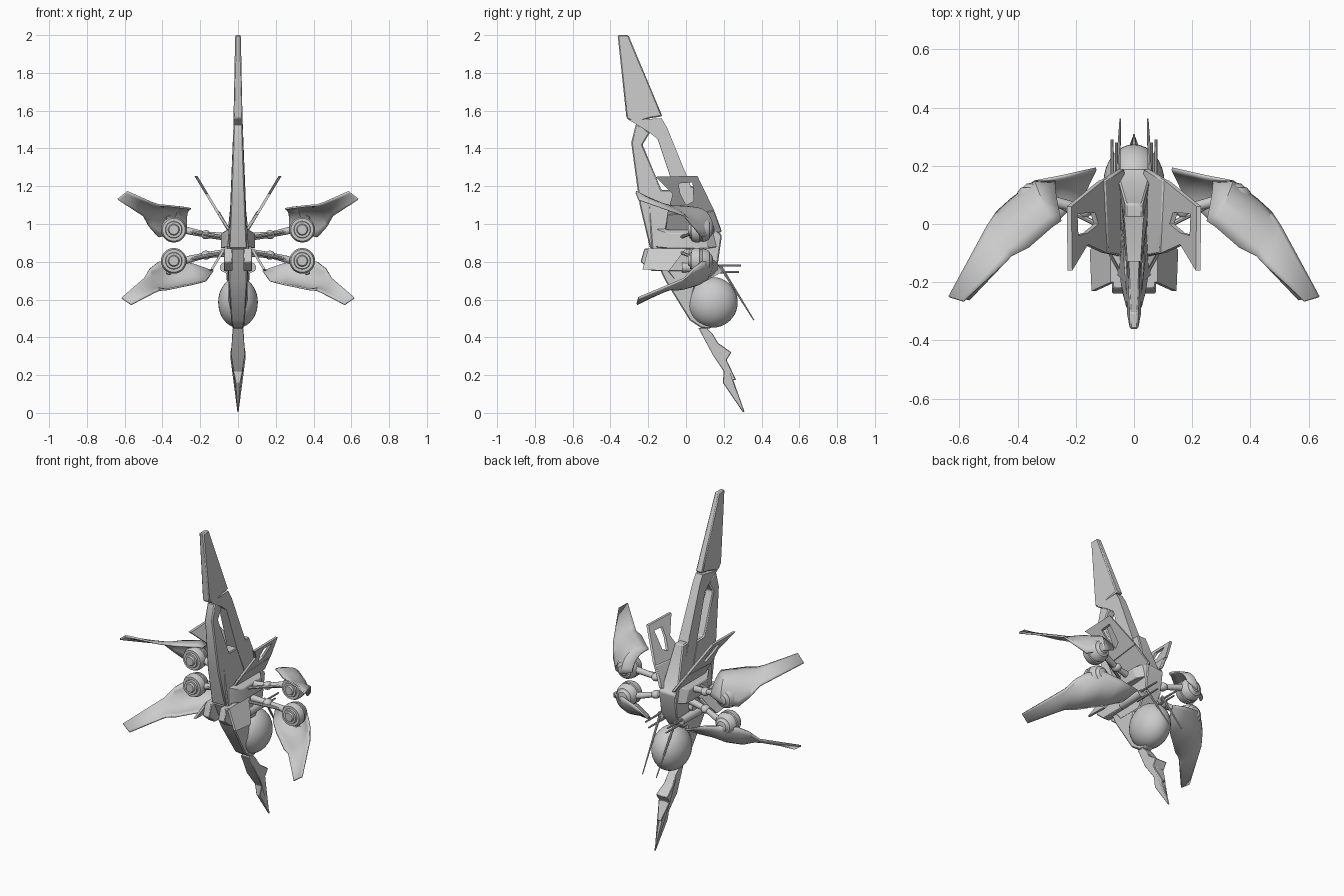
import bpy, bmesh, math
from mathutils import Vector

if "Cube" in bpy.data.objects:
    bpy.data.objects.remove(bpy.data.objects["Cube"])

def finish(name, bm, angle=30, bevel=0, solid=0):
    bmesh.ops.recalc_face_normals(bm, faces=bm.faces)
    me = bpy.data.meshes.new(name)
    bm.to_mesh(me)
    bm.free()
    ob = bpy.data.objects.new(name, me)
    bpy.context.collection.objects.link(ob)
    if solid:
        m = ob.modifiers.new("thickness", 'SOLIDIFY')
        m.thickness, m.offset = solid, 0
    if bevel:
        m = ob.modifiers.new("bevel", 'BEVEL')
        m.width, m.segments, m.limit_method = bevel, 1, 'ANGLE'
    bpy.ops.object.select_all(action='DESELECT')
    ob.select_set(True)
    bpy.context.view_layer.objects.active = ob
    bpy.ops.object.shade_smooth_by_angle(angle=math.radians(angle))
    return ob

def prism(name, left, right, hole=None, bevel=0.004):
    """Solid between two matching outlines; hole = matching pair of inner outlines."""
    bm = bmesh.new()
    add = lambda pts: [bm.verts.new(p) for p in pts]
    def band(a, b):
        for i in range(len(a)):
            j = (i + 1) % len(a)
            bm.faces.new((a[i], a[j], b[j], b[i]))
    l, r = add(left), add(right)
    band(l, r)
    if hole:
        hl, hr = add(hole[0]), add(hole[1])
        band(hl, hr); band(l, hl); band(r, hr)
    else:
        bm.faces.new(l); bm.faces.new(r)
    return finish(name, bm, bevel=bevel)

def plate(name, pts, widths, bevel=0.006):
    """Centre-plane (y,z) outline, half-width interpolated from (z, w) pairs."""
    def w(z):
        for (z0, w0), (z1, w1) in zip(widths, widths[1:]):
            if z <= z1:
                return w0 + (w1 - w0) * max(0, (z - z0) / (z1 - z0))
        return widths[-1][1]
    return prism(name, [(-w(z), y, z) for y, z in pts],
                 [(w(z), y, z) for y, z in pts], bevel=bevel)

def rod(name, a, b, r1, r2=None, seg=12):
    a, b = Vector(a), Vector(b)
    bm = bmesh.new()
    bmesh.ops.create_cone(bm, cap_ends=True, segments=seg, radius1=r1,
                          radius2=r1 if r2 is None else r2, depth=(b - a).length)
    q = (b - a).to_track_quat('Z', 'Y')
    for v in bm.verts:
        v.co = q @ v.co + (a + b) / 2
    return finish(name, bm)

def ball(name, c, r):
    bm = bmesh.new()
    bmesh.ops.create_uvsphere(bm, u_segments=32, v_segments=20, radius=1)
    for v in bm.verts:
        v.co = Vector((v.co.x * r[0], v.co.y * r[1], v.co.z * r[2])) + Vector(c)
    return finish(name, bm, 60)

def lathe(name, c, profile, seg=28):
    """Revolve (offset, radius) profile about the y axis through c."""
    bm = bmesh.new()
    rings = []
    for d, r in profile:
        ts = [2 * math.pi * i / seg for i in range(seg)]
        rings.append([bm.verts.new(Vector(c) + Vector((r * math.cos(t), d, r * math.sin(t))))
                      for t in ts])
    for a, b in zip(rings, rings[1:]):
        for i in range(seg):
            j = (i + 1) % seg
            bm.faces.new((a[i], a[j], b[j], b[i]))
    bm.faces.new(rings[0]); bm.faces.new(rings[-1])
    return finish(name, bm)

def shell(name, stations, up, sx):
    """Curved wing skin; station = (edge a, edge b, bulge)."""
    bm = bmesh.new()
    out = Vector((0.25, 0.6, 0.75 * up))
    rows = []
    for a, b, h in stations:
        a, b = Vector(a), Vector(b)
        row = []
        for i in range(9):
            t = i / 8
            p = a.lerp(b, t) + out * h * 4 * t * (1 - t)
            row.append(bm.verts.new((p.x * sx, p.y, p.z)))
        rows.append(row)
    for r, s in zip(rows, rows[1:]):
        for i in range(8):
            bm.faces.new((r[i], r[i + 1], s[i + 1], s[i]))
    return finish(name, bm, 25, solid=0.01)

# Tall blade, forked spine, hull, canopy strip and lower spike
W = [(0, .003), (.2, .013), (.24, .036), (.32, .04), (.43, .022), (.47, .035), (.6, .05),
     (.95, .048), (1.2, .033), (1.5, .025), (2, .015)]
plate("upper_blade", [(-.362, 2), (-.305, 2), (-.125, 1.57), (-.19, 1.56), (-.275, 1.535),
                      (-.315, 1.56)], W)
plate("front_spine", [(-.30, 1.55), (-.275, 1.535), (-.13, 1.56), (-.10, 1.51), (.01, 1.24),
                      (.10, 1.0), (.03, .95), (-.06, 1.18), (-.15, 1.45), (-.20, 1.49)], W)
plate("rear_spine", [(-.19, 1.485), (-.265, 1.53), (-.29, 1.43), (-.245, 1.10), (-.19, .87),
                     (-.04, .9), (.03, .95), (-.06, 1.18), (-.13, 1.18), (-.23, 1.42)], W)
plate("hull", [(-.2, 1.12), (-.02, 1.2), (.07, 1.2), (.15, .98), (.19, .94), (.17, .8), (.1, .7),
               (-.06, .7), (-.18, .86)], [(.7, .05), (.9, .062), (1.0, .05), (1.2, .03)])
plate("canopy_strip", [(-.19, .87), (0, .87), (.06, .72), (.03, .6), (.08, .49), (.15, .46),
                       (.12, .445), (.08, .45), (.02, .49), (-.11, .7)], W)
plate("lower_spike", [(.065, .45), (.11, .45), (.14, .42), (.17, .37), (.24, .32), (.215, .28),
                      (.265, .175), (.25, .175), (.31, .005), (.30, .005), (.195, .16),
                      (.20, .22), (.14, .31)], W, 0.003)

# Belly sphere
ball("belly_sphere", (0, .14, .585), (.105, .134, .134))

UP = [((.25, .01, 1.08), (.27, .145, .98), .03),
      ((.28, -.01, 1.085), (.34, .145, .95), .06),
      ((.36, -.08, 1.095), (.42, .085, .93), .065),
      ((.42, -.11, 1.10), (.47, .04, .985), .03),
      ((.45, -.14, 1.11), (.505, -.01, 1.045), .01),
      ((.585, -.265, 1.17), (.635, -.25, 1.13), 0)]
LOW = [((.17, .10, .70), (.13, .19, .75), 0),
       ((.25, .02, .68), (.24, .165, .79), .03),
       ((.30, -.02, .67), (.34, .145, .81), .055),
       ((.37, -.08, .655), (.42, .085, .80), .06),
       ((.42, -.11, .65), (.465, .04, .765), .03),
       ((.45, -.14, .635), (.50, -.01, .71), .01),
       ((.565, -.26, .575), (.615, -.25, .61), 0)]
ENGINE = [(-.07, .012), (-.07, .025), (-.06, .03), (-.06, .042), (-.05, .045), (-.05, .06),
          (-.033, .068), (-.008, .068), (-.005, .062), (.005, .062), (.008, .066), (.03, .06),
          (.045, .048), (.047, .04), (.058, .03), (.062, .012)]

for sx, side in ((1, "right"), (-1, "left")):
    M = lambda x, y, z: (sx * x, y, z)
    # Wings, engines and arms
    for lvl, st, up, ez, hz in (("upper", UP, 1, .97, .93), ("lower", LOW, -1, .805, .85)):
        shell(f"{lvl}_wing_{side}", st, up, sx)
        lathe(f"{lvl}_engine_{side}", M(.34, .08, ez), ENGINE)
        mid = M(.17, .05, (hz * 2 + ez) / 3)
        rod(f"{lvl}_arm_inner_{side}", M(.04, .03, hz), mid, .022, .016)
        ball(f"{lvl}_elbow_{side}", mid, (.026, .03, .024))
        rod(f"{lvl}_arm_outer_{side}", mid, M(.29, .08, ez), .015, .02)
        rod(f"{lvl}_arm_piston_{side}", M(.07, -.03, hz), M(.25, .06, ez - .01 * up), .009, .009, 8)
        rod(f"{lvl}_wing_strut_{side}", M(.34, .07, ez), M(.37, .06, ez + .07 * up), .018, .014)
    # Canted upper fin with a window
    def fin(pts, off):
        return [M(.07 + .6 * (z - 1) + off, y, z) for y, z in pts]
    outer = [(-.16, 1.25), (.06, 1.255), (.15, 1.07), (-.10, 1.05), (-.07, 1.16)]
    inner = [(-.04, 1.215), (.035, 1.22), (.04, 1.12), (0, 1.1), (-.03, 1.16)]
    prism(f"upper_fin_{side}", fin(outer, -.008), fin(outer, .008),
          (fin(inner, -.008), fin(inner, .008)), 0)
    base = [(-.10, 1.05), (.15, 1.07), (.19, .96), (.12, .93), (-.11, .97)]
    prism(f"fin_root_{side}", fin(base, -.012), fin(base, .008))
    # Rear side block and small canted lower fin
    block = [(-.24, .80), (-.22, .87), (.02, .87), (.05, .81), (.02, .75), (-.18, .75)]
    prism(f"side_block_{side}", [M(.03, *p) for p in block], [M(.075, *p) for p in block])
    low = [(-.2, .87), (.0, .87), (-.09, .75), (-.23, .76)]
    prism(f"lower_fin_{side}", [M(.065 + .6 * (.87 - z), y, z) for y, z in low],
          [M(.08 + .6 * (.87 - z), y, z) for y, z in low], bevel=0)
    # Shoulder housing, barrels and whisker
    prism(f"shoulder_{side}", [M(.04, y, z) for y, z in ((-.19, .88), (-.17, .98), (.15, .98), (.18, .88))],
          [M(.09, y, z) for y, z in ((-.1, .87), (-.08, .95), (.1, .95), (.12, .87))])
    rod(f"barrel_housing_{side}", M(.07, -.02, .77), M(.07, .15, .77), .026, .022, 16)
    rod(f"barrel_upper_{side}", M(.075, .1, .78), M(.075, .29, .78), .007, .005, 8)
    rod(f"barrel_lower_{side}", M(.06, .1, .745), M(.06, .28, .745), .007, .005, 8)
    rod(f"whisker_{side}", M(.055, .18, .78), M(.047, .36, .49), .008, .003, 8)
